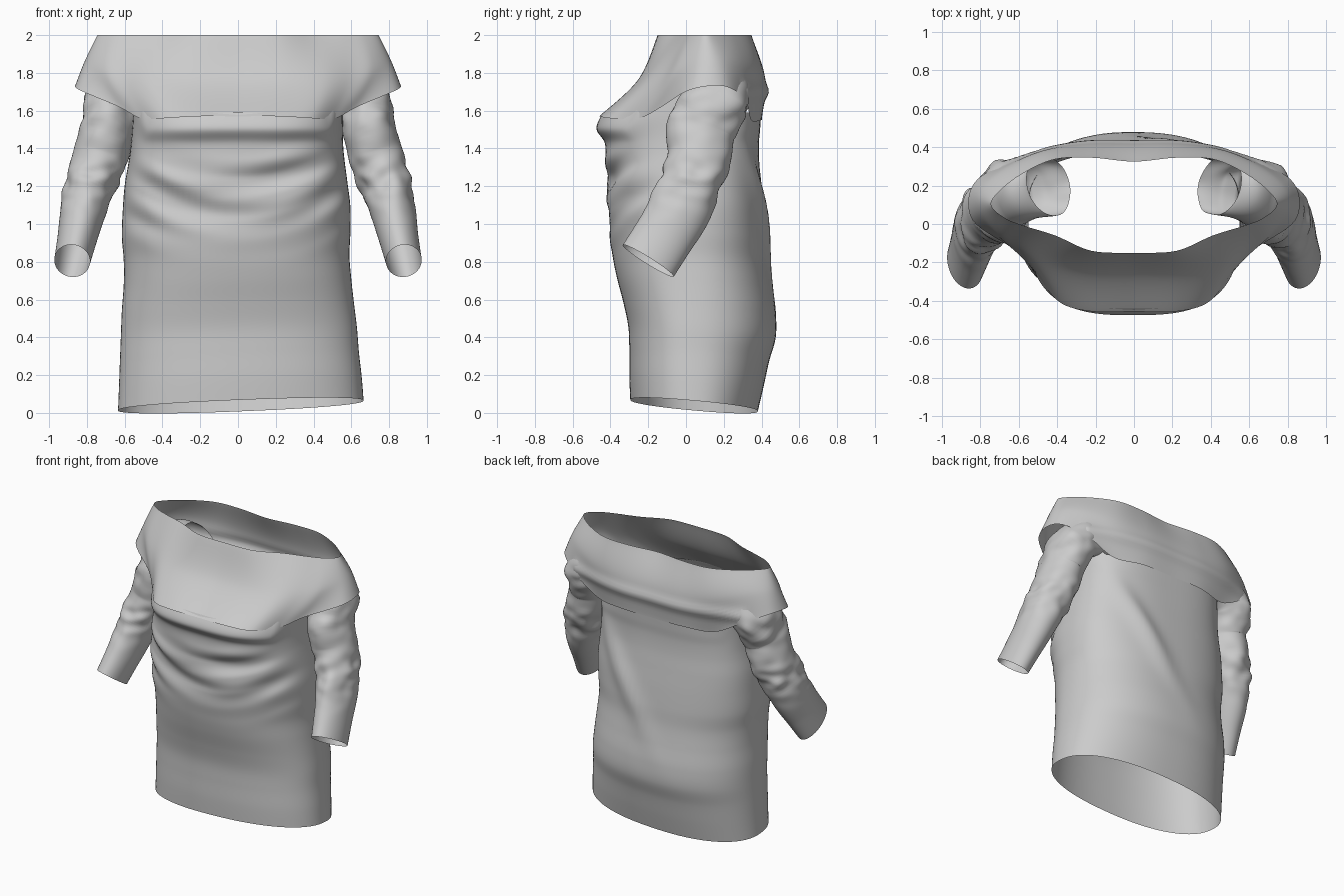
import bpy, math
from mathutils import Vector, noise

if "Cube" in bpy.data.objects:
    bpy.data.objects.remove(bpy.data.objects["Cube"])


def smooth_path(pts, t):
    """Catmull-Rom sample of a list of tuples, t in 0..1."""
    n = len(pts) - 1
    i = min(int(t * n), n - 1)
    f = t * n - i
    p = [Vector(pts[max(0, min(n, i + k))]) for k in (-1, 0, 1, 2)]
    return 0.5 * (2 * p[1] + (p[2] - p[0]) * f
                  + (2 * p[0] - 5 * p[1] + 4 * p[2] - p[3]) * f * f
                  + (3 * p[1] - p[0] - 3 * p[2] + p[3]) * f ** 3)


def loft(name, rings):
    """Open-ended skin through closed rings of points."""
    m = len(rings[0])
    verts = [tuple(v) for r in rings for v in r]
    faces = [(j * m + i, j * m + (i + 1) % m, (j + 1) * m + (i + 1) % m, (j + 1) * m + i)
             for j in range(len(rings) - 1) for i in range(m)]
    me = bpy.data.meshes.new(name)
    me.from_pydata(verts, [], faces)
    ob = bpy.data.objects.new(name, me)
    bpy.context.collection.objects.link(ob)
    bpy.context.view_layer.objects.active = ob
    ob.select_set(True)
    bpy.ops.object.shade_smooth_by_angle(angle=math.radians(50))
    ob.select_set(False)
    return ob


def spow(v, e):
    return math.copysign(abs(v) ** e, v)


def bell(v, w):
    return math.exp(-(v / w) ** 2)


def ramp(v, a, b):
    t = max(0, min(1, (v - a) / (b - a)))
    return t * t * (3 - 2 * t)


# Dress body: z, left x, right x, front y, back y, squareness
BODY = [
    (0.00, -.635, .665, -.295, .38, 2.3),
    (0.13, -.63, .655, -.30, .41, 2.3),
    (0.27, -.625, .64, -.30, .44, 2.3),
    (0.40, -.62, .63, -.305, .475, 2.3),
    (0.53, -.615, .615, -.33, .475, 2.3),
    (0.67, -.605, .60, -.365, .455, 2.3),
    (0.80, -.605, .59, -.39, .44, 2.3),
    (0.93, -.615, .595, -.405, .435, 2.4),
    (1.07, -.61, .595, -.405, .425, 2.5),
    (1.20, -.60, .58, -.415, .41, 2.6),
    (1.32, -.58, .565, -.425, .395, 2.7),
    (1.42, -.565, .555, -.43, .39, 2.8),
    (1.50, -.555, .555, -.475, .395, 2.9),
    (1.59, -.55, .55, -.44, .40, 2.9),
]


def body_ring(t, seg=112):
    z, xl, xr, yf, yb, n = smooth_path(BODY, t)
    ring = []
    for k in range(seg):
        a = 2 * math.pi * k / seg
        c, s = math.cos(a), math.sin(a)
        x = (xl + xr) / 2 + (xr - xl) / 2 * spow(c, 2 / n)
        y = .04 + (yb - .04 if s > 0 else .04 - yf) * spow(s, 2 / n)
        if s < 0:      # irregular hanging folds under the bust
            u = z - .6 * x * x
            zone = bell(z - 1.15, .2) * min(1, -s * 1.4)
            y -= zone * (.012 * math.sin(u * 2 * math.pi / .23 + 1.5 * x + 2)
                         + .04 * noise.noise(Vector((x * 2.2, 3.1, u * 9))))
        else:          # diagonal drape across the back
            y += (.035 * bell(x - .5 + (1.5 - z) * .6, .09) - .01) * bell(z - 1.1, .35) * s
        hem = .042 + .04 * x - .09 * y
        side = .13 * ramp(abs(c), .8, 1) * ramp(z, 1.35, 1.59)   # rise to the armpit
        ring.append((x, y, hem * (1 - z / 1.59) + z + side))
    return ring


loft("dress_body", [body_ring(i / 110) for i in range(111)])

# Off-shoulder yoke: lower, middle and upper edge points, front centre to back centre
YOKE = [
    ((0, -.455, 1.57), (0, -.25, 1.765), (0, -.15, 2)),
    ((.22, -.455, 1.57), (.25, -.25, 1.765), (.22, -.14, 2)),
    ((.39, -.405, 1.56), (.45, -.21, 1.77), (.41, -.06, 2)),
    ((.515, -.25, 1.56), (.60, -.12, 1.78), (.57, -.01, 2)),
    ((.63, -.13, 1.62), (.71, -.05, 1.81), (.67, .03, 2)),
    ((.84, .02, 1.71), (.80, .07, 1.86), (.74, .09, 2)),
    ((.84, .20, 1.73), (.79, .18, 1.87), (.72, .15, 2)),
    ((.68, .31, 1.66), (.67, .29, 1.85), (.60, .25, 2)),
    ((.47, .345, 1.55), (.48, .38, 1.80), (.42, .335, 2)),
    ((.25, .395, 1.55), (.25, .415, 1.78), (.22, .345, 2)),
    ((0, .40, 1.55), (0, .415, 1.78), (0, .325, 2)),
]
full = YOKE + [tuple((-x, y, z) for x, y, z in col) for col in YOKE[-2:0:-1]] + YOKE[:1]
rows = []
for j in range(25):
    edge = [smooth_path(col, j / 24) for col in full]
    row = []
    for i in range(160):
        p = smooth_path(edge, i / 160)
        if p.y > .3:   # rolled fold along the back
            p.y += .02 * bell(p.z - 1.70, .04)
        p.z = min(p.z, 2)
        row.append(p)
    rows.append(row)
loft("shoulder_yoke", rows)

# Sleeves: centre x, y, z, then radius across and radius front to back
SLEEVE = [
    (.445, .20, 1.74, .11, .155),
    (.56, .18, 1.73, .135, .16),
    (.665, .15, 1.64, .145, .18),
    (.695, .08, 1.50, .14, .18),
    (.73, .07, 1.36, .145, .17),
    (.78, .03, 1.22, .135, .165),
    (.82, -.035, 1.07, .12, .165),
    (.85, -.12, .93, .105, .16),
    (.878, -.20, .805, .095, .16),
]


def sleeve(name, side):
    rings = []
    for j in range(81):
        t = j / 80
        d = smooth_path(SLEEVE, t)
        tan = smooth_path(SLEEVE, min(1, t + .02)) - smooth_path(SLEEVE, max(0, t - .02))
        tan = Vector(tan[:3]).normalized()
        v = Vector((0, 1, 0))
        v = (v - tan * v.dot(tan)).normalized()
        u = v.cross(tan)
        c = Vector(d[:3])
        ring = []
        for k in range(56):
            a = 2 * math.pi * k / 56
            o = u * d[3] * math.cos(a) + v * d[4] * math.sin(a)
            p = c + o
            # crumpled cloth at the upper arm and elbow
            crease = noise.noise(Vector((p.x * 9 * side, p.y * 9, p.z * 14)))
            p += o * .2 * crease * (bell(p.z - 1.22, .12) + .8 * bell(p.z - 1.6, .12))
            p.x += o.z * max(0, 1 - 5 * t)   # slanted inner opening
            ring.append((p.x * side, p.y, p.z))
        rings.append(ring)
    loft(name, rings)


sleeve("right_sleeve", 1)
sleeve("left_sleeve", -1)
